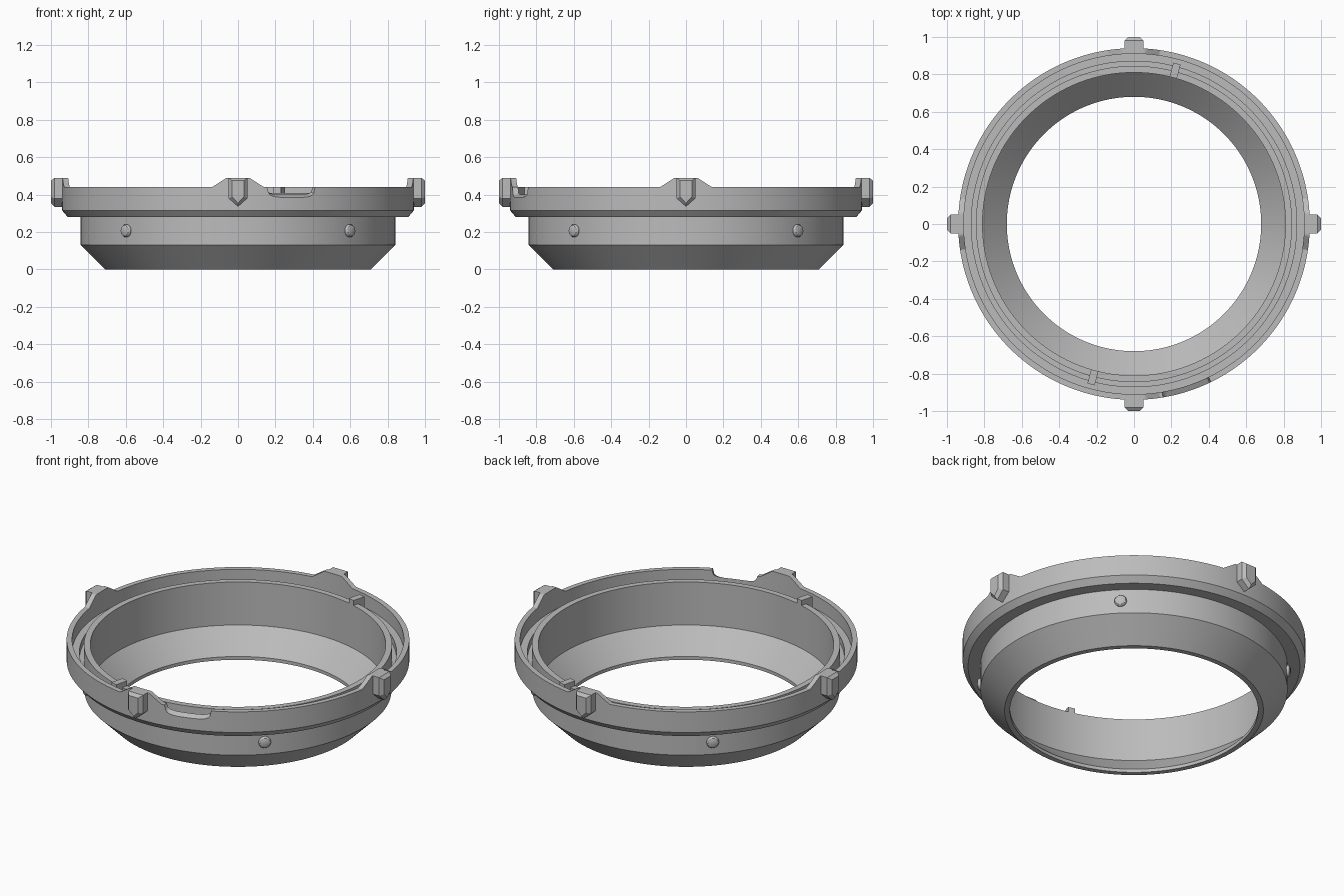
import bpy, bmesh
from math import pi, sin, cos, radians, degrees
from mathutils import Matrix

cube = bpy.data.objects.get("Cube")
if cube:
    bpy.data.objects.remove(cube, do_unlink=True)

grey = bpy.data.materials.new("plain grey")
grey.use_nodes = True
colour = (0.5, 0.5, 0.5, 1)
grey.diffuse_color = colour
grey.node_tree.nodes["Principled BSDF"].inputs["Base Color"].default_value = colour


def finish(bm, name, smooth=True):
    bmesh.ops.recalc_face_normals(bm, faces=bm.faces)
    mesh = bpy.data.meshes.new(name)
    bm.to_mesh(mesh)
    bm.free()
    obj = bpy.data.objects.new(name, mesh)
    bpy.context.collection.objects.link(obj)
    mesh.materials.append(grey)
    if smooth:
        bpy.ops.object.select_all(action="DESELECT")
        obj.select_set(True)
        bpy.context.view_layer.objects.active = obj
        bpy.ops.object.shade_smooth_by_angle(angle=radians(25))
    return obj


def skin(bm, loops, closed):
    """Bridge equal vertex loops in order; either close the row or cap its ends."""
    n = len(loops[0])
    for i in range(len(loops) if closed else len(loops) - 1):
        a, b = loops[i], loops[(i + 1) % len(loops)]
        for j in range(n):
            k = (j + 1) % n
            bm.faces.new((a[j], a[k], b[k], b[j]))
    if not closed:
        bm.faces.new(loops[0])
        bm.faces.new(loops[-1])


def rim_offset(angle, depth):
    """Rim rises beside each lug and dips at the rounded notch."""
    from_lug = abs((angle + 45) % 90 - 45)
    rise = 0.05 * min(1, max(0, (8.5 - from_lug) / 4.8))
    t = abs(angle - 287.85) / 8
    dip = depth * (1 - t ** 4) ** 0.25 if t < 1 else 0
    return rise - dip


# Ring body: one turned section, with the outer wall top shaped by angle
section = [(0.68, 0), (0.71, 0), (0.842, 0.132), (0.842, 0.28), (0.91, 0.28),
           (0.94, 0.315), (0.94, 0.44), (0.91, 0.44), (0.91, 0.36), (0.87, 0.36),
           (0.87, 0.32), (0.845, 0.32), (0.845, 0.41), (0.81, 0.41),
           (0.81, 0.15), (0.68, 0.02)]
bm = bmesh.new()
steps = 720
loops = []
for s in range(steps):
    a = 2 * pi * s / steps
    loop = []
    for r, z in section:
        if z == 0.44:
            z += rim_offset(degrees(a), 0.055 if r > 0.92 else 0.04)
        loop.append(bm.verts.new((r * cos(a), r * sin(a), z)))
    loops.append(loop)
skin(bm, loops, True)
finish(bm, "ring_body")

# Four pointed lugs on the outer wall, bevelled toward their outer face
for i, side in enumerate(("left", "back", "right", "front")):
    bm = bmesh.new()
    loops = []
    for r, w, top, shoulder, tip in ((0.912, 0.05, 0.49, 0.38, 0.335),
                                     (0.98, 0.05, 0.49, 0.38, 0.335),
                                     (1.0, 0.032, 0.475, 0.388, 0.355)):
        outline = [(-w, top), (-w, shoulder), (0, tip), (w, shoulder), (w, top)]
        loops.append([bm.verts.new((r, y, z)) for y, z in outline])
    skin(bm, loops, False)
    bm.transform(Matrix.Rotation(i * pi / 2, 4, "Z"))
    finish(bm, side + "_lug", False)

# Four domed studs around the lower band
for i in range(4):
    bm = bmesh.new()
    loops = []
    for r, size in ((0.82, 0.034), (0.85, 0.034), (0.858, 0.029), (0.863, 0.018)):
        loops.append([bm.verts.new((r, size * cos(t * pi / 16), 0.207 + size * sin(t * pi / 16)))
                      for t in range(32)])
    skin(bm, loops, False)
    bm.transform(Matrix.Rotation(pi / 4 + i * pi / 2, 4, "Z"))
    finish(bm, "stud_%d" % (i + 1))

# Two small stops bridging the inner groove
for name, angle in (("back_stop", 75), ("front_stop", 255)):
    bm = bmesh.new()
    bmesh.ops.create_cube(bm, size=1)
    bm.transform(Matrix.Rotation(radians(angle), 4, "Z")
                 @ Matrix.Translation((0.849, 0, 0.38))
                 @ Matrix.Diagonal((0.078, 0.04, 0.12, 1)))
    finish(bm, name, False)
